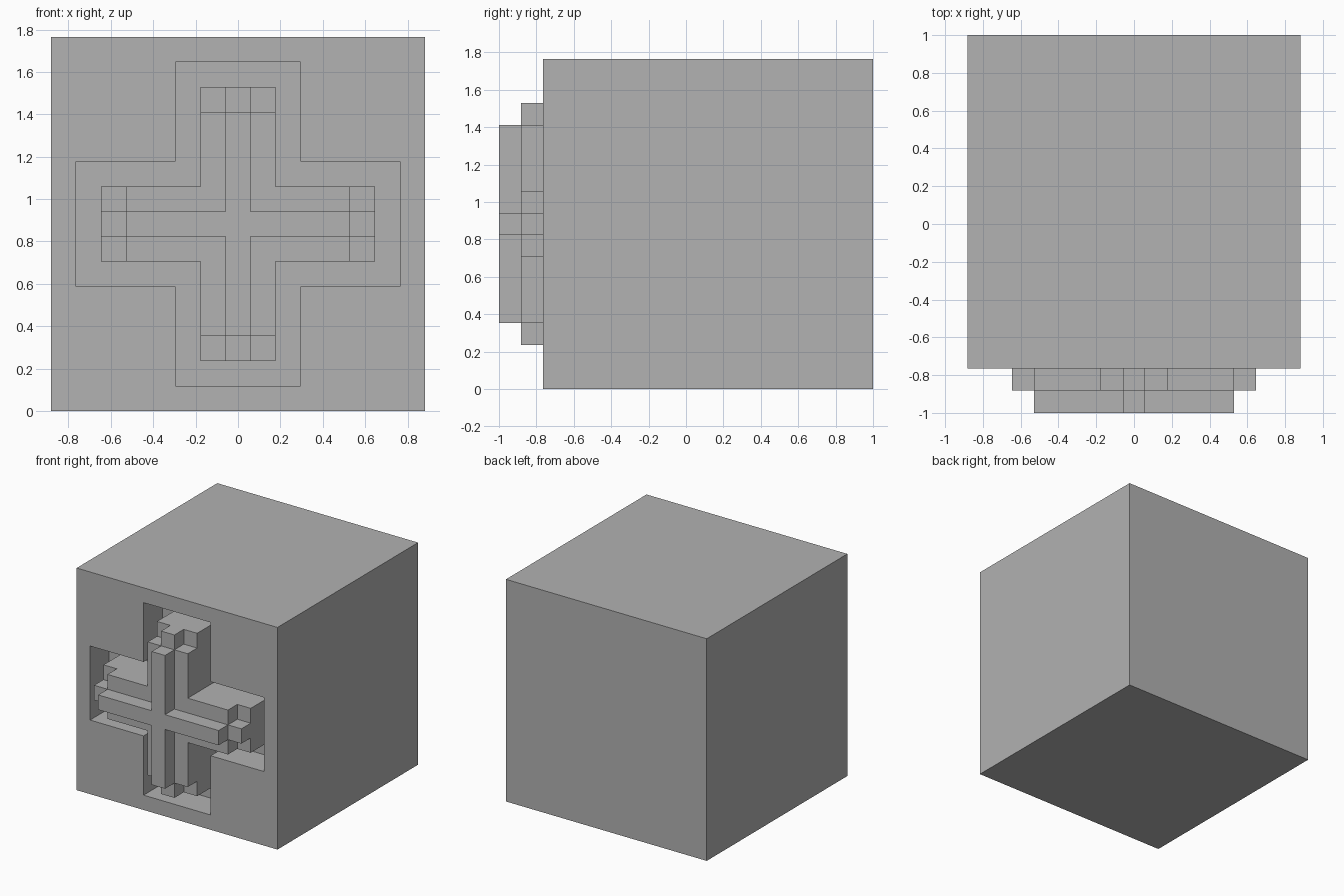
import bpy, bmesh
from mathutils import Vector

cube = bpy.data.objects.get("Cube")
if cube:
    bpy.data.objects.remove(cube, do_unlink=True)

U = 2 / 17          # one grid step of the design
SIZE = 15           # block edge in steps
FRONT = -6.5        # front plane of the block in steps
DEPTH = 2           # recess depth in steps

grey = bpy.data.materials.new("plain_grey")
grey.use_nodes = True
grey.diffuse_color = (0.445, 0.445, 0.445, 1)
grey.node_tree.nodes["Principled BSDF"].inputs["Base Color"].default_value = grey.diffuse_color


def cross_outline(steps):
    """Four-armed outline; steps are (half width, reach) from arm tip inwards."""
    upper = []
    for i, (half, reach) in enumerate(steps):
        upper.append((reach, half))
        if i + 1 < len(steps):
            upper.append((steps[i + 1][1], half))
    root = steps[-1][0]
    arm = [(root, -root)] + [(x, -z) for x, z in reversed(upper)] + upper
    outline = []
    for _ in range(4):
        outline += arm
        arm = [(-z, x) for x, z in arm]
    return outline


def prism(name, outline, front, back, closed=True):
    """Extrude an x-z outline backwards from the front plane."""
    bm = bmesh.new()
    rings = [[bm.verts.new(Vector((x, FRONT + d, z + SIZE / 2)) * U) for x, z in outline]
             for d in (front, back)]
    bm.faces.new(rings[0])
    if closed:
        bm.faces.new(reversed(rings[1]))
    n = len(outline)
    for i in range(n):
        j = (i + 1) % n
        bm.faces.new((rings[0][j], rings[0][i], rings[1][i], rings[1][j]))
    mesh = bpy.data.meshes.new(name)
    bm.to_mesh(mesh)
    bm.free()
    mesh.materials.append(grey)
    obj = bpy.data.objects.new(name, mesh)
    bpy.context.collection.objects.link(obj)
    return obj


# Block with a cross-shaped recess
h = SIZE / 2
block = prism("block", [(-h, -h), (h, -h), (h, h), (-h, h)], 0, SIZE)
cutter = prism("recess_cutter", cross_outline([(2.5, 6.5)]), -1, DEPTH)
cutter.hide_render = True
cutter.hide_viewport = True
cut = block.modifiers.new("recess", "BOOLEAN")
cut.operation = "DIFFERENCE"
cut.solver = "EXACT"
cut.object = cutter

# Stepped cross rising out of the recess
prism("cross_base", cross_outline([(1.5, 5.5)]), 0, DEPTH, closed=False)
prism("cross_middle", cross_outline([(0.5, 5.5), (1.5, 4.5)]), -1, 0, closed=False)
prism("cross_ridge", cross_outline([(0.5, 4.5)]), -2, -1, closed=False)
